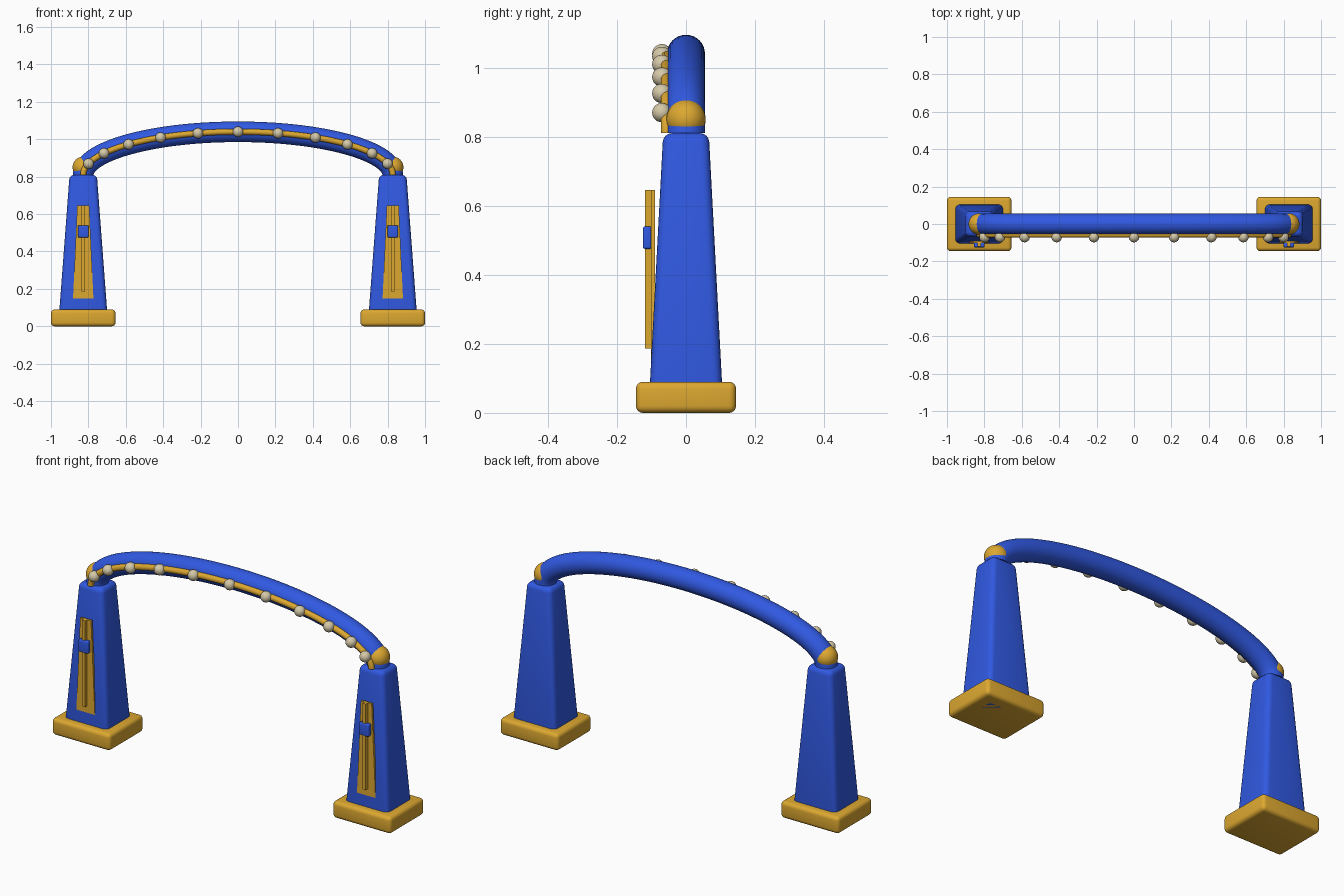
import bpy, bmesh, math
from mathutils import Vector

if "Cube" in bpy.data.objects:
    bpy.data.objects.remove(bpy.data.objects["Cube"])


def material(name, rgb):
    m = bpy.data.materials.new(name)
    m.diffuse_color = (*rgb, 1)
    m.use_nodes = True
    m.node_tree.nodes["Principled BSDF"].inputs["Base Color"].default_value = m.diffuse_color
    return m


BLUE = material("royal blue", (0.03, 0.10, 0.76))
GOLD = material("gold", (0.72, 0.39, 0.03))
CREAM = material("cream", (0.66, 0.58, 0.39))

PX = 0.8275              # pillar centre and arch half span
RISE, SPRING = 0.23, 0.81  # arch height and springing level


def finish(name, bm, mat, bevel=0):
    bmesh.ops.recalc_face_normals(bm, faces=bm.faces)
    mesh = bpy.data.meshes.new(name)
    bm.to_mesh(mesh)
    bm.free()
    mesh.materials.append(mat)
    ob = bpy.data.objects.new(name, mesh)
    bpy.context.collection.objects.link(ob)
    bpy.context.view_layer.objects.active = ob
    ob.select_set(True)
    if bevel:
        mod = ob.modifiers.new("rounded edges", 'BEVEL')
        mod.width, mod.segments, mod.limit_method = bevel, 4, 'NONE'
        bpy.ops.object.modifier_apply(modifier=mod.name)
    bpy.ops.object.shade_smooth_by_angle(angle=math.radians(35))
    ob.select_set(False)
    return ob


def block(name, x, ys, zs, low, high, mat, bevel=0):
    """Box with different half sizes (x, y) at bottom and top."""
    bm = bmesh.new()
    bmesh.ops.create_cube(bm, size=2)
    yc = sum(ys) / 2
    for v in bm.verts:
        hx, hy = high if v.co.z > 0 else low
        v.co = (x + v.co.x * hx, yc + v.co.y * hy, zs[v.co.z > 0])
    return finish(name, bm, mat, bevel)


def plate(name, x, ys, zs, w_low, w_high, mat, bevel=0):
    d = (ys[1] - ys[0]) / 2
    return block(name, x, ys, zs, (w_low, d), (w_high, d), mat, bevel)


def ball(name, loc, r, mat):
    bm = bmesh.new()
    bmesh.ops.create_uvsphere(bm, u_segments=32, v_segments=16, radius=r)
    bmesh.ops.translate(bm, verts=bm.verts, vec=loc)
    return finish(name, bm, mat)


def arch_point(t, y=0):
    return Vector((PX * math.cos(t), y, SPRING + RISE * math.sin(t)))


def arch_tube(name, y, r, mat, steps=96, sides=32):
    """Round tube swept along the half ellipse."""
    bm = bmesh.new()
    rings = []
    for i in range(steps + 1):
        t = math.pi * i / steps
        n = Vector((RISE * math.cos(t), 0, PX * math.sin(t))).normalized()
        c = arch_point(t, y)
        rings.append([bm.verts.new(c + r * (n * math.cos(a) + Vector((0, math.sin(a), 0))))
                      for a in (2 * math.pi * k / sides for k in range(sides))])
    for p, q in zip(rings, rings[1:]):
        for k in range(sides):
            j = (k + 1) % sides
            bm.faces.new((p[k], p[j], q[j], q[k]))
    bm.faces.new(rings[0])
    bm.faces.new(rings[-1])
    return finish(name, bm, mat)


# Two pillars with their feet, front trim and end caps
for side, s in (("left", -1), ("right", 1)):
    x = s * PX
    block(side + "_base", x, (0, 0), (0, 0.09), (0.1725, 0.145), (0.1725, 0.145), GOLD, 0.02)
    block(side + "_pillar", x, (0, 0), (0, 0.81), (0.134, 0.109), (0.073, 0.066), BLUE, 0.025)
    plate(side + "_panel", x, (-0.1018, -0.09), (0.15, 0.645), 0.0545, 0.032, GOLD)
    plate(side + "_panel_rib", x, (-0.119, -0.10), (0.187, 0.645), 0.009, 0.009, GOLD)
    plate(side + "_clasp", x, (-0.125, -0.10), (0.475, 0.54), 0.029, 0.029, BLUE, 0.006)
    ball(side + "_joint_ball", (x, 0, 0.85), 0.057, GOLD)

# Arch, its front rail and the row of beads
arch_tube("arch", 0, 0.055, BLUE)
arch_tube("arch_rail", -0.057, 0.016, GOLD, sides=16)
for i in range(1, 12):
    ball("bead_%d" % i, arch_point(math.radians(15 * i), -0.07), 0.028, CREAM)
